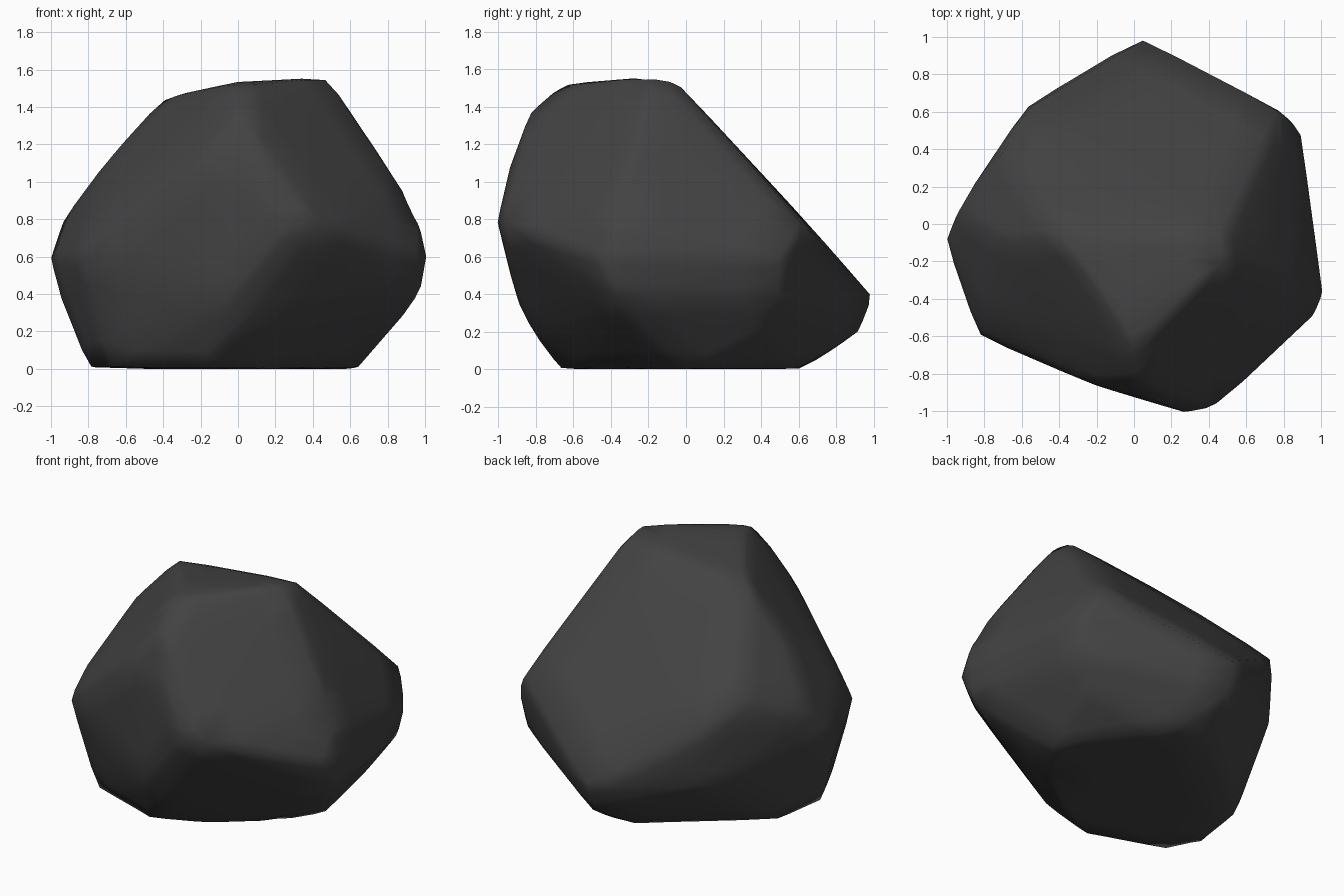
import bpy
import bmesh

default_cube = bpy.data.objects.get("Cube")
if default_cube:
    bpy.data.objects.remove(default_cube, do_unlink=True)


def flat_material(name, colour):
    material = bpy.data.materials.new(name)
    material.use_nodes = True
    material.diffuse_color = colour
    shader = material.node_tree.nodes["Principled BSDF"]
    shader.inputs["Base Color"].default_value = colour
    shader.inputs["Roughness"].default_value = 0.9
    return material


# Corner points of the boulder, grouped by height
contours = {
    0: [(-.75, .06), (-.8, -.3), (-.7, -.5), (-.2, -.67), (.15, -.52),
        (.48, -.25), (.64, 0), (.56, .2), (.25, .6), (-.05, .62)],
    .2: [(0, -.82), (.72, .43), (.04, .94)],
    .38: [(.97, -.38), (.84, .5), (.04, 1.01), (-.6, .57), (-.95, -.2), (-.05, -.91)],
    .6: [(1.01, -.37), (.96, -.49), (.89, .51), (-1.01, -.08), (-.83, -.6)],
    .78: [(.28, -1.01), (.44, -.98), (.97, -.38), (.77, .63), (-.56, .65),
          (-.95, .07), (-.8, -.47), (-.5, -.73)],
    .95: [(.89, -.35), (-.7, .4)],
    1.08: [(.1, -.94), (-.25, -.85)],
    1.13: [(-.69, -.1)],
    1.2: [(.7, -.1)],
    1.38: [(.02, -.83)],
    1.45: [(-.4, -.06)],
    1.51: [(0, -.68), (-.1, -.5)],
    1.535: [(0, -.5), (.47, -.05)],
    1.56: [(.48, -.2)],
}

# Chiselled solid wrapped around the corners
bm = bmesh.new()
for height, ring in contours.items():
    for x, y in ring:
        bm.verts.new((x, y, height))
hull = bmesh.ops.convex_hull(bm, input=bm.verts[:])
loose = [g for g in hull["geom_interior"] if isinstance(g, bmesh.types.BMVert)]
bmesh.ops.delete(bm, geom=loose, context="VERTS")

# Worn edges: refine the facets, then relax them very slightly
for step in range(2):
    bmesh.ops.subdivide_edges(bm, edges=bm.edges[:], cuts=1, use_grid_fill=True)
    bmesh.ops.triangulate(bm, faces=bm.faces[:])
bmesh.ops.smooth_vert(bm, verts=bm.verts[:], factor=0.25,
                      use_axis_x=True, use_axis_y=True, use_axis_z=True)
bmesh.ops.recalc_face_normals(bm, faces=bm.faces[:])
for face in bm.faces:
    face.smooth = True

mesh = bpy.data.meshes.new("boulder")
bm.to_mesh(mesh)
bm.free()
boulder = bpy.data.objects.new("boulder", mesh)
bpy.context.collection.objects.link(boulder)
mesh.materials.append(flat_material("charcoal stone", (0.055, 0.055, 0.055, 1)))
